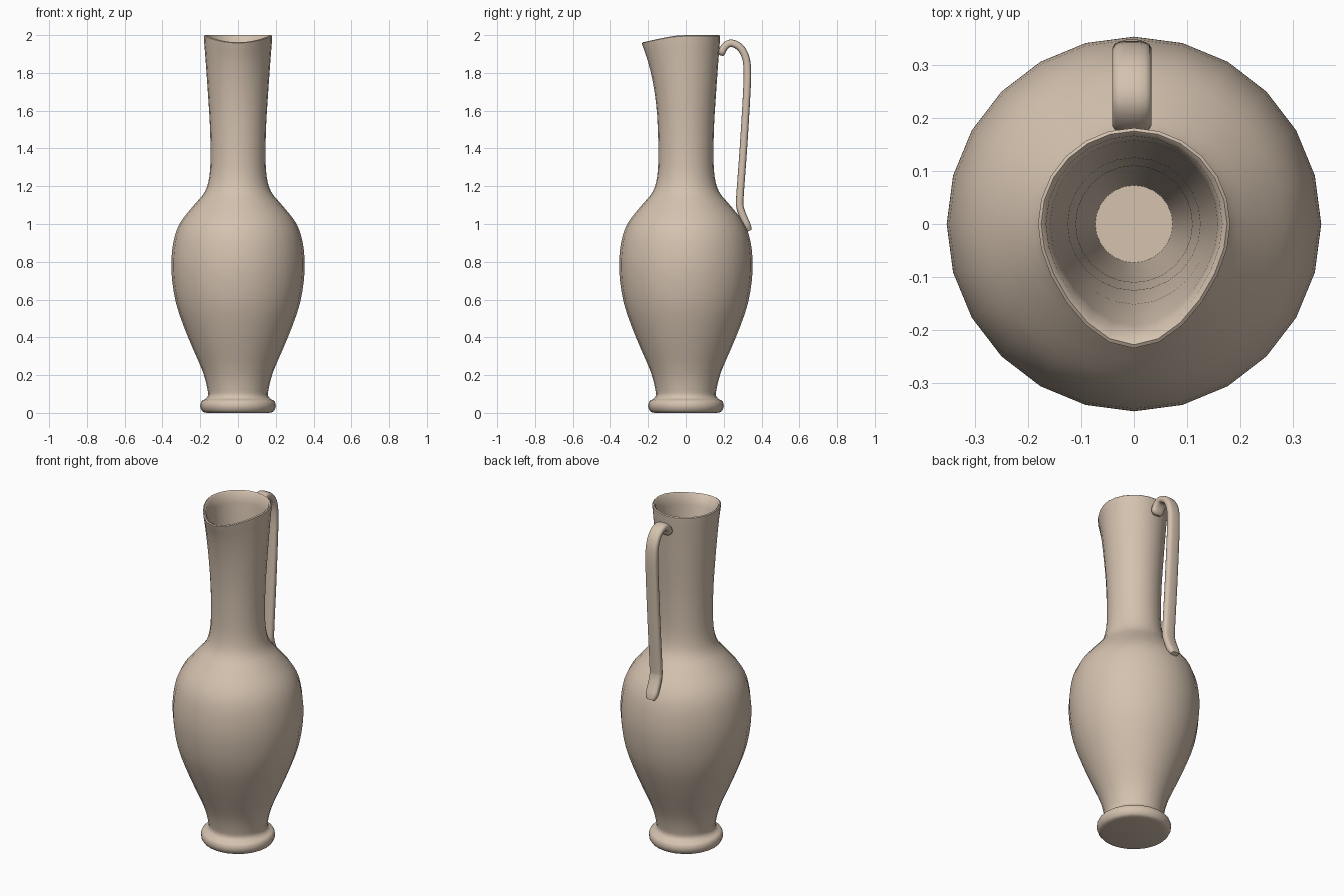
import bpy
import bmesh
from math import sin, cos, pi, radians
from mathutils import Vector

cube = bpy.data.objects.get("Cube")
if cube:
    bpy.data.objects.remove(cube, do_unlink=True)

# Single clay colour
clay = bpy.data.materials.new("clay")
clay.use_nodes = True
colour = (0.66, 0.54, 0.43, 1)
clay.diffuse_color = colour
clay.node_tree.nodes["Principled BSDF"].inputs["Base Color"].default_value = colour
clay.node_tree.nodes["Principled BSDF"].inputs["Roughness"].default_value = 0.8


def smooth_path(points, steps):
    """Catmull-Rom curve through a few 2D points."""
    p = [Vector(q) for q in points]
    p = [2 * p[0] - p[1]] + p + [2 * p[-1] - p[-2]]
    out = []
    for a, b, c, d in zip(p, p[1:], p[2:], p[3:]):
        for i in range(steps):
            t = i / steps
            out.append(0.5 * (2 * b + (c - a) * t + (2 * a - 5 * b + 4 * c - d) * t ** 2
                              + (3 * b - a - 3 * c + d) * t ** 3))
    return out + [p[-2]]


def skin(name, rings, angle):
    """Join closed rings of points with quads and cap both ends."""
    bm = bmesh.new()
    loops = [[bm.verts.new(co) for co in ring] for ring in rings]
    n = len(loops[0])
    for low, high in zip(loops, loops[1:]):
        for i in range(n):
            j = (i + 1) % n
            bm.faces.new((low[i], low[j], high[j], high[i]))
    bm.faces.new(loops[0][::-1])
    bm.faces.new(loops[-1])
    bmesh.ops.recalc_face_normals(bm, faces=bm.faces)
    mesh = bpy.data.meshes.new(name)
    bm.to_mesh(mesh)
    bm.free()
    mesh.materials.append(clay)
    obj = bpy.data.objects.new(name, mesh)
    bpy.context.collection.objects.link(obj)
    bpy.ops.object.select_all(action="DESELECT")
    obj.select_set(True)
    bpy.context.view_layer.objects.active = obj
    bpy.ops.object.shade_smooth_by_angle(angle=radians(angle))
    return obj


def lathe_ring(radius, z, sides=24):
    """Circle that is drawn out into a dipping pouring lip near the top."""
    lip = max(0, (z - 1.55) / 0.45) ** 2
    ring = []
    for i in range(sides):
        a = 2 * pi * i / sides
        front = max(0, -sin(a)) ** 2 * lip
        ring.append((radius * cos(a), radius * sin(a) * (1 + 0.3 * front), z - 0.038 * front))
    return ring


# Jug: foot, belly, neck, lip and hollow inside
foot = [(0.165, 0), (0.188, 0.008), (0.2, 0.035), (0.193, 0.062), (0.172, 0.074), (0.16, 0.09)]
belly = [(0.161, 0.12), (0.187, 0.22), (0.264, 0.4), (0.328, 0.58), (0.353, 0.76),
         (0.341, 0.91), (0.304, 1.01), (0.233, 1.1), (0.176, 1.17), (0.152, 1.25)]
neck = [(0.146, 1.36), (0.149, 1.52), (0.16, 1.7), (0.172, 1.87), (0.18, 1.97)]
lip = [(0.181, 1.995), (0.175, 2), (0.166, 1.992)]
inside = [(0.158, 1.93), (0.143, 1.75), (0.125, 1.5), (0.11, 1.2), (0.09, 0.6), (0.073, 0.12)]
profile = smooth_path(foot + belly + neck, 3) + [Vector(q) for q in lip + inside]
skin("jug_body", [lathe_ring(r, z) for r, z in profile], 50)

# Handle: flattened strap swept along a curve in the side plane
path = smooth_path([(0.186, 1.892), (0.2, 1.932), (0.235, 1.957), (0.284, 1.937),
                    (0.315, 1.885), (0.325, 1.81), (0.321, 1.68), (0.304, 1.4),
                    (0.286, 1.15), (0.286, 1.09), (0.307, 1.03), (0.337, 0.965)], 4)


def signed_root(v):
    return abs(v) ** 0.65 * (1 if v > 0 else -1)


def strap_ring(k, sides=16):
    here = path[k]
    along = (path[min(k + 1, len(path) - 1)] - path[max(k - 1, 0)]).normalized()
    side = Vector((-along.y, along.x))
    from_end = min(k, len(path) - 1 - k)
    size = (0.6, 0.88)[from_end] if from_end < 2 else 1
    ring = []
    for i in range(sides):
        a = 2 * pi * (i + 0.5) / sides
        p = here + side * signed_root(sin(a)) * 0.02 * size
        ring.append((-0.004 + signed_root(cos(a)) * 0.037 * size, p.x, p.y))
    return ring


skin("handle", [strap_ring(k) for k in range(len(path))], 60)
